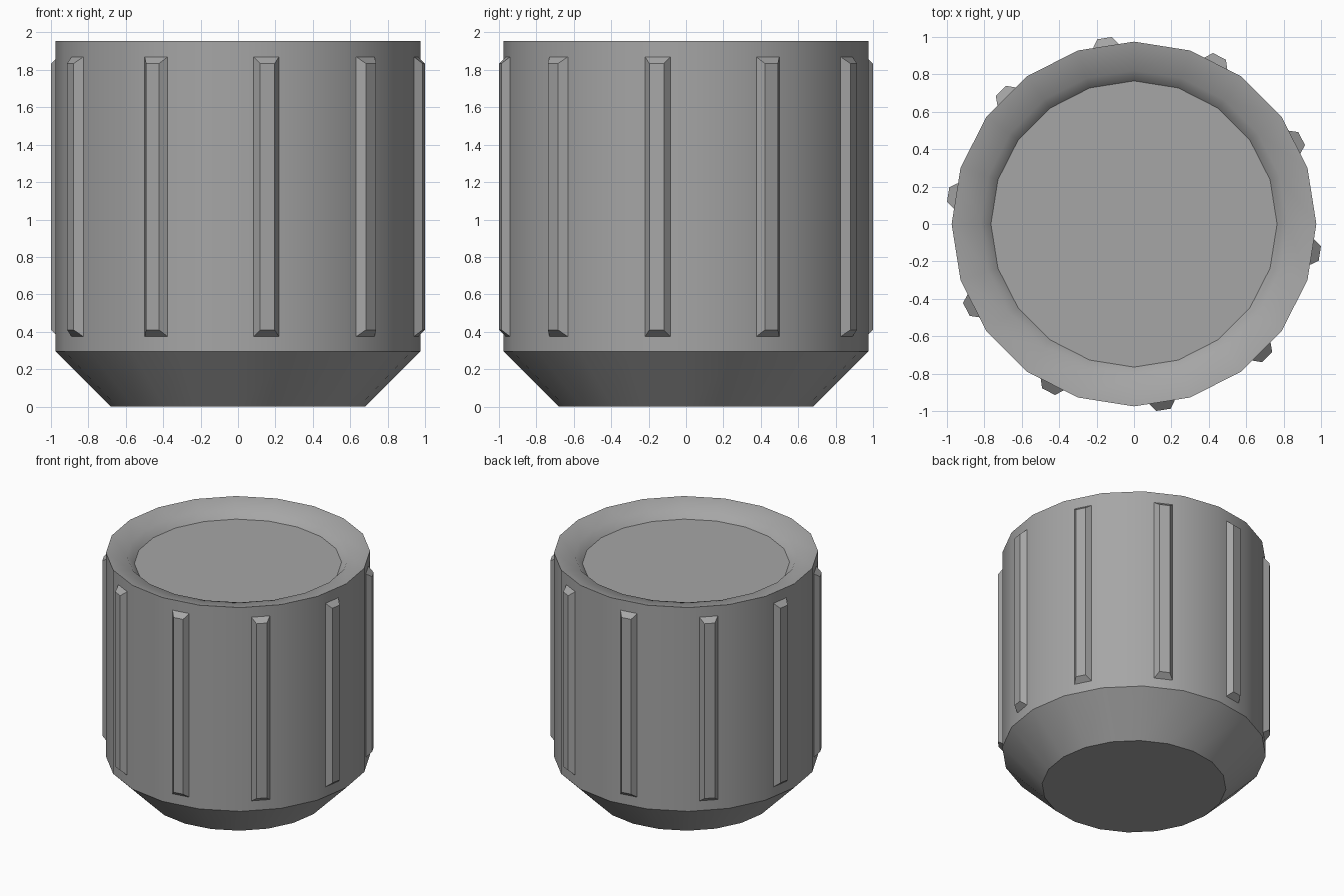
import bpy, bmesh, math
from mathutils import Matrix, Vector

SIDES = 20
RADIUS = 0.975
APOTHEM = RADIUS * math.cos(math.pi / SIDES)

if "Cube" in bpy.data.objects:
    bpy.data.objects.remove(bpy.data.objects["Cube"])

grey = bpy.data.materials.new("grey")
grey.use_nodes = True
GREY = (0.38, 0.38, 0.38, 1)
grey.diffuse_color = GREY
grey.node_tree.nodes["Principled BSDF"].inputs["Base Color"].default_value = GREY


def finish(name, bm):
    """Turn the bmesh into a shaded object."""
    bmesh.ops.recalc_face_normals(bm, faces=bm.faces)
    mesh = bpy.data.meshes.new(name)
    bm.to_mesh(mesh)
    bm.free()
    mesh.materials.append(grey)
    obj = bpy.data.objects.new(name, mesh)
    bpy.context.collection.objects.link(obj)
    bpy.ops.object.select_all(action='DESELECT')
    obj.select_set(True)
    bpy.context.view_layer.objects.active = obj
    bpy.ops.object.shade_smooth_by_angle(angle=math.radians(40))


# Knob body: bottom chamfer, wall, dished rim and recessed floor
profile = [(0.68, 0), (RADIUS, 0.295), (RADIUS, 1.955), (0.82, 1.925), (0.765, 1.865)]
bm = bmesh.new()
rings = []
for r, z in profile:
    angles = [math.tau * i / SIDES for i in range(SIDES)]
    rings.append([bm.verts.new((r * math.cos(a), r * math.sin(a), z)) for a in angles])
for low, high in zip(rings, rings[1:]):
    for i in range(SIDES):
        j = (i + 1) % SIDES
        bm.faces.new((low[i], low[j], high[j], high[i]))
bm.faces.new(rings[0])
bm.faces.new(rings[-1])
finish("knob_body", bm)

# Grip ribs: bevelled bars on every second flat of the wall
bm = bmesh.new()
for k in range(SIDES // 2):
    turn = Matrix.Rotation(math.tau * (k + 0.75) * 2 / SIDES, 4, 'Z')
    base, crown = [
        [bm.verts.new(turn @ Vector((x, sy * w, 1.122 + sz * h)))
         for sy, sz in ((-1, -1), (1, -1), (1, 1), (-1, 1))]
        for x, w, h in ((APOTHEM, 0.069, 0.748), (APOTHEM + 0.043, 0.039, 0.712))]
    bm.faces.new(crown)
    for i in range(4):
        j = (i + 1) % 4
        bm.faces.new((base[i], base[j], crown[j], crown[i]))
finish("grip_ribs", bm)
